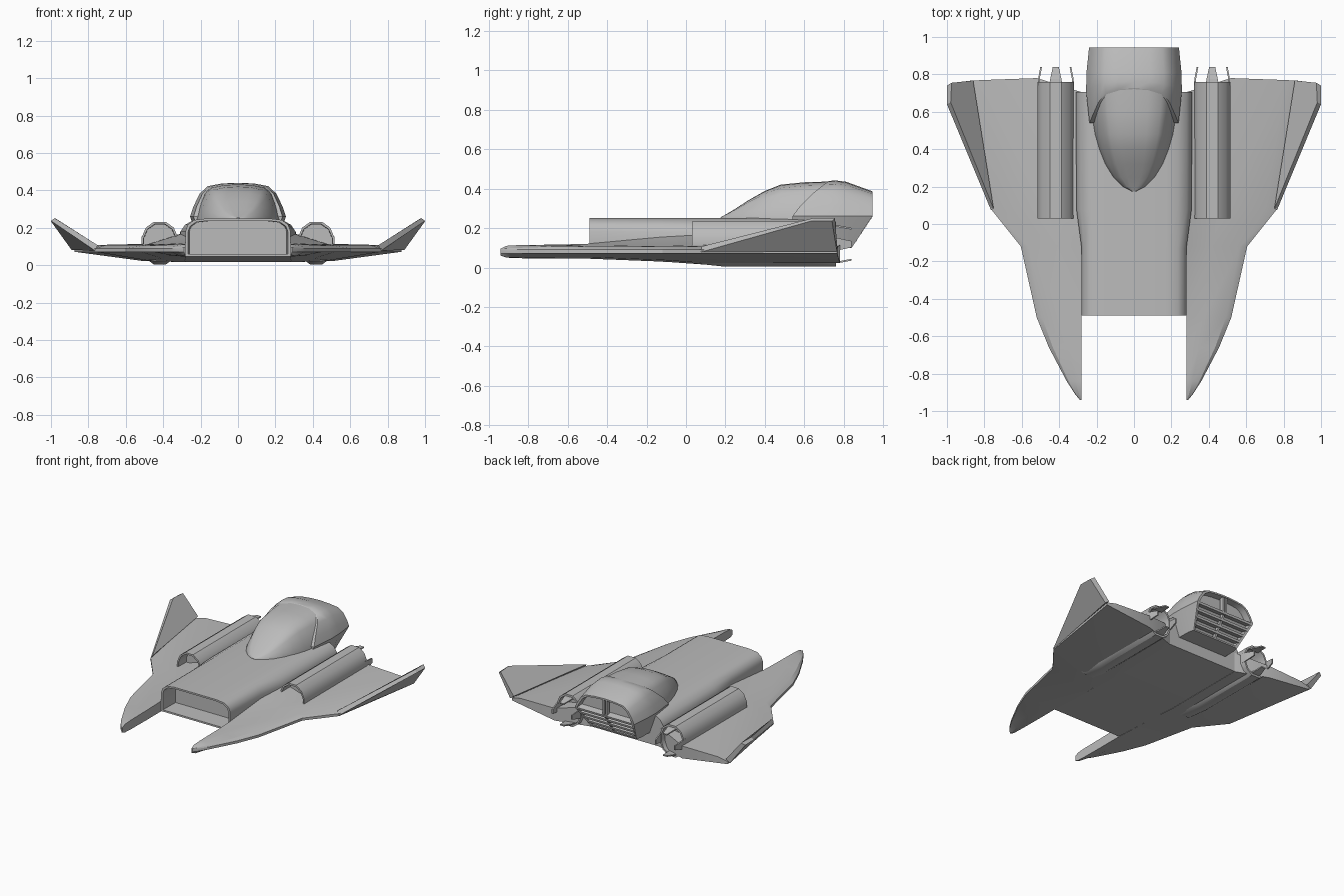
import bpy, bmesh, math
from mathutils import Vector, Matrix

if "Cube" in bpy.data.objects:
    bpy.data.objects.remove(bpy.data.objects["Cube"])

grey = bpy.data.materials.new("hull_grey")
grey.diffuse_color = (0.5, 0.5, 0.5, 1)
grey.use_nodes = True
grey.node_tree.nodes["Principled BSDF"].inputs["Base Color"].default_value = grey.diffuse_color


def finish(name, bm, mirror=False, smooth=None):
    bmesh.ops.remove_doubles(bm, verts=bm.verts, dist=1e-4)
    bmesh.ops.recalc_face_normals(bm, faces=bm.faces)
    me = bpy.data.meshes.new(name)
    bm.to_mesh(me)
    bm.free()
    me.materials.append(grey)
    ob = bpy.data.objects.new(name, me)
    bpy.context.collection.objects.link(ob)
    if mirror:
        ob.modifiers.new("mirror", 'MIRROR').use_axis[0] = True
    if smooth:
        bpy.ops.object.select_all(action='DESELECT')
        ob.select_set(True)
        bpy.context.view_layer.objects.active = ob
        bpy.ops.object.shade_smooth_by_angle(angle=math.radians(smooth))
    return ob


def skin(bm, rings):
    """Skin closed rings and cap both ends with strips of quads."""
    vs = [[bm.verts.new(p) for p in r] for r in rings]
    n = len(vs[0])
    for a, b in zip(vs, vs[1:]):
        for i in range(n):
            j = (i + 1) % n
            bm.faces.new((a[i], a[j], b[j], b[i]))
    for r in (vs[0], vs[-1]):
        for i in range((n - 1) // 2):
            ids = list(dict.fromkeys((i, i + 1, n - 2 - i, n - 1 - i)))
            bm.faces.new([r[k] for k in ids])


def both(half):
    """Half outline (top to bottom) -> whole symmetric ring."""
    return list(half) + [(-x, y, z) for x, y, z in reversed(half)]


def shrink(ring, sx, sz, dy):
    """Scaled and shifted copy of a ring, for recessed openings."""
    cx = (min(p[0] for p in ring) + max(p[0] for p in ring)) / 2
    cz = (min(p[2] for p in ring) + max(p[2] for p in ring)) / 2
    return [(cx + (x - cx) * sx, y + dy, cz + (z - cz) * sz) for x, y, z in ring]


def box(bm, centre, size, tilt=0.0):
    vs = bmesh.ops.create_cube(bm, size=1)['verts']
    bmesh.ops.scale(bm, verts=vs, vec=size)
    bmesh.ops.rotate(bm, verts=vs, matrix=Matrix.Rotation(tilt, 3, 'X'))
    bmesh.ops.translate(bm, verts=vs, vec=centre)


# Central hull with recessed front intake
def hull_ring(y, w, zs, zb, inset=0.012):
    return both([(0.17, y, 0.25), (0.235, y, 0.242), (w - inset, y, 0.217),
                 (w, y, zs), (w, y, zs - 0.06), (w, y, zb)])


front = hull_ring(-0.49, 0.28, 0.185, 0.047)
bm = bmesh.new()
skin(bm, [shrink(front, 0.93, 0.86, 0.14), shrink(front, 0.95, 0.88, 0), front,
          hull_ring(-0.13, 0.28, 0.18, 0.03), hull_ring(0.08, 0.308, 0.18, 0.018, 0.025),
          hull_ring(0.705, 0.31, 0.175, 0.018, 0.028)])
finish("hull", bm, smooth=40)

# Wings with forward prongs: y, outer x, root top z, root bottom z
bm = bmesh.new()
rings = []
for y, xo, zr, zb in [(-0.94, 0.29, 0.095, 0.06), (-0.91, 0.315, 0.11, 0.05),
                      (-0.84, 0.36, 0.114, 0.047), (-0.66, 0.455, 0.116, 0.045),
                      (-0.50, 0.52, 0.12, 0.045), (-0.12, 0.605, 0.155, 0.03),
                      (0.08, 0.765, 0.175, 0.016), (0.78, 0.875, 0.16, 0.016)]:
    d = xo - 0.28
    t = min(1, d / 0.2)
    ring = [(0.28, y, zr), (0.28 + 0.4 * d, y, min(zr, 0.114)),
            (xo - 0.12 * d, y, 0.107 - 0.012 * (1 - t)), (xo, y, 0.09),
            (xo, y, 0.072), (0.28 + 0.4 * d, y, zb + 0.008 * t), (0.28, y, zb)]
    if y > 0.7:  # trailing edge is cut back beside the nacelles
        ring = [(x, 0.705 if x < 0.3 else y - 0.05 * max(0, x - 0.6), z) for x, y, z in ring]
    rings.append(ring)
skin(bm, rings)
finish("wings", bm, mirror=True, smooth=25)

# Upturned winglets
bm = bmesh.new()
skin(bm, [[(0.75, 0.08, 0.107), (0.86, 0.767, 0.105), (0.975, 0.755, 0.25), (0.98, 0.65, 0.252)],
          [(0.765, 0.075, 0.078), (0.89, 0.765, 0.082), (1.0, 0.74, 0.235), (1.0, 0.64, 0.237)]])
finish("winglets", bm, mirror=True)

# Engine nacelles, recessed at both ends, belly fading into the wing in front
CX, CZ, RX, RZ, SIDES = 0.418, 0.118, 0.1, 0.118, 12


def nacelle_ring(y, s=1.0, floor=0.0):
    out = []
    for k in range(SIDES):
        a = 2 * math.pi * (k + 0.5) / SIDES
        c = math.cos(a)
        out.append((CX + RX * s * math.copysign(abs(c) ** 0.85, c), y,
                    max(floor, CZ + RZ * s * math.sin(a))))
    return out


bm = bmesh.new()
skin(bm, [nacelle_ring(0.12, 0.87, 0.045), nacelle_ring(0.03, 0.89, 0.04), nacelle_ring(0.03, 1, 0.022),
          nacelle_ring(0.2), nacelle_ring(0.76), nacelle_ring(0.76, 0.88), nacelle_ring(0.66, 0.82)])
finish("nacelles", bm, mirror=True, smooth=35)

# Exhaust petals behind each nacelle
bm = bmesh.new()
for k in range(4):
    a = k * math.pi / 2
    out, side = Vector((math.cos(a), 0, math.sin(a))), Vector((-math.sin(a), 0, math.cos(a)))
    layers = []
    for r in (0.0, -0.009):
        pts = []
        for w, y, rad in [(-0.036, 0.74, 0.098), (-0.03, 0.775, 0.095), (-0.016, 0.84, 0.083),
                          (0.016, 0.84, 0.083), (0.03, 0.775, 0.095), (0.036, 0.74, 0.098)]:
            pts.append(Vector((CX, y, CZ)) + out * (rad + r) + side * w)
        layers.append(pts)
    skin(bm, layers)
finish("exhaust_petals", bm, mirror=True)

# Canopy bubble: y, half width, top z
bm = bmesh.new()
rings = []
for y, w, zt in [(0.175, 0.012, 0.254), (0.20, 0.06, 0.268), (0.25, 0.11, 0.298), (0.32, 0.153, 0.343),
                 (0.40, 0.185, 0.388), (0.48, 0.208, 0.42), (0.60, 0.228, 0.432), (0.73, 0.24, 0.436)]:
    h = zt - 0.25
    rings.append(both([(0, y, zt), (0.32 * w, y, 0.25 + 0.98 * h), (0.62 * w, y, 0.25 + 0.9 * h),
                       (0.76 * w, y, 0.25 + 0.72 * h), (0.9 * w, y, 0.25 + 0.35 * h),
                       (w, y, 0.25), (w, y, 0.22)]))
skin(bm, rings)
finish("canopy", bm, smooth=45)


# Rear cabin shell wrapping the canopy, with recessed slanted tail
def cabin_ring(zt, w, ys):
    h = zt - 0.26
    prof = [(0, zt), (0.34 * w, zt - 0.004), (0.63 * w, 0.26 + 0.9 * h), (0.8 * w, 0.26 + 0.68 * h),
            (0.93 * w, 0.26 + 0.3 * h), (w, 0.26), (0.78 * w, 0.1)]
    return both([(x, y, z) for (x, z), y in zip(prof, ys)])


tail = cabin_ring(0.386, 0.24, [0.945] * 6 + [0.84])
bm = bmesh.new()
skin(bm, [cabin_ring(0.439, 0.238, [0.725, 0.72, 0.70, 0.65, 0.58, 0.54, 0.54]),
          cabin_ring(0.441, 0.256, [0.76, 0.76, 0.75, 0.74, 0.72, 0.71, 0.70]),
          cabin_ring(0.435, 0.254, [0.81] * 6 + [0.80]),
          tail, shrink(tail, 0.93, 0.92, 0), shrink(tail, 0.92, 0.91, -0.05)])
finish("rear_cabin", bm, smooth=35)

# Tail grille: louvres down the slanted part and upright bars
bm = bmesh.new()
tilt = -math.atan2(0.105, 0.16)
for z in (0.145, 0.183, 0.221, 0.26):
    f = (z - 0.1) / 0.16
    box(bm, (0, 0.84 + 0.105 * f - 0.025, z), (2 * (0.175 + 0.05 * f), 0.045, 0.016), -0.25)
for x in (-0.012, 0.012):
    box(bm, (x, 0.925, 0.318), (0.012, 0.03, 0.12))
box(bm, (0, 0.872, 0.18), (0.016, 0.025, 0.17), tilt)
finish("tail_grille", bm)
